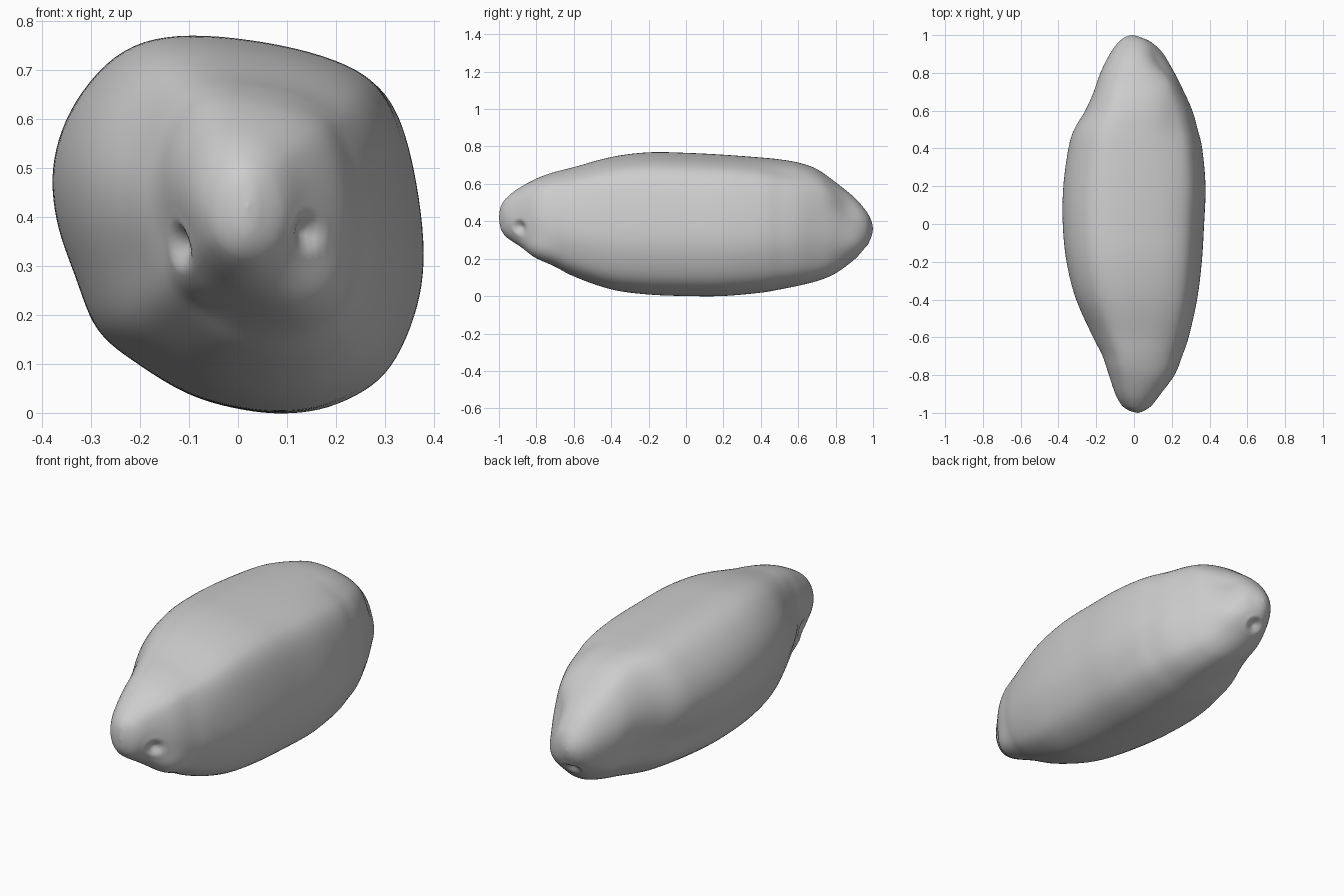
import bpy, bmesh, math
from mathutils import Vector

if "Cube" in bpy.data.objects:
    bpy.data.objects.remove(bpy.data.objects["Cube"])

# length stations: y, left x, right x, bottom z, top z
STATIONS = [
    (-1.0, .02, .02, .42, .42), (-.99, -.02, .05, .36, .48), (-.96, -.065, .095, .315, .525),
    (-.9, -.1, .14, .275, .575), (-.8, -.135, .215, .22, .63), (-.7, -.17, .255, .16, .665),
    (-.6, -.225, .29, .105, .69), (-.4, -.31, .335, .035, .745), (-.2, -.36, .36, .008, .77),
    (0, -.38, .372, 0, .767), (.2, -.377, .38, 0, .757), (.4, -.35, .362, .018, .742),
    (.5, -.32, .338, .035, .732), (.6, -.26, .31, .055, .715), (.7, -.215, .265, .08, .68),
    (.8, -.18, .215, .12, .61), (.9, -.13, .145, .195, .53), (.96, -.085, .09, .26, .46),
    (.99, -.045, .03, .315, .405), (1.0, -.01, -.01, .36, .36)]

# rounded, slightly twisted cross-section (x, z)
SECTION = [
    (-.1, .77), (.1, .748), (.25, .7), (.32, .63), (.36, .5), (.38, .33), (.36, .2),
    (.3, .08), (.2, .018), (.1, 0), (0, .01), (-.1, .04), (-.2, .1), (-.285, .17),
    (-.33, .28), (-.37, .4), (-.375, .52), (-.33, .64), (-.235, .74)]


def spline(pts, steps, closed):
    """Catmull-Rom through points of any dimension."""
    n, out = len(pts), []
    for i in range(n if closed else n - 1):
        idx = [(i + k) % n if closed else min(max(i + k, 0), n - 1) for k in (-1, 0, 1, 2)]
        a, b, c, d = (pts[j] for j in idx)
        for s in range(steps):
            t = s / steps
            out.append(tuple(.5 * (2 * q + (r - p) * t + (2 * p - 5 * q + 4 * r - w) * t * t
                       + (3 * q - p - 3 * r + w) * t ** 3) for p, q, r, w in zip(a, b, c, d)))
    if not closed:
        out.append(pts[-1])
    return out


# lofted body
bm = bmesh.new()
outline = [(x / .38, (z - .385) / .385) for x, z in spline(SECTION, 6, True)]
rings = []
path = spline(STATIONS, 8, False)
for y, x0, x1, z0, z1 in path[1:-1]:
    k = min(1, (1 - abs(y)) / .25)          # rounder sections right at the tips
    ring = []
    for u, v in outline:
        r = math.hypot(u, v)
        f = k + (1 - k) / r
        ring.append(bm.verts.new(((x0 + x1) / 2 + (x1 - x0) / 2 * u * f, y,
                                  (z0 + z1) / 2 + (z1 - z0) / 2 * v * f)))
    rings.append(ring)
n = len(outline)
for a, b in zip(rings, rings[1:]):
    for i in range(n):
        bm.faces.new((a[i], a[(i + 1) % n], b[(i + 1) % n], b[i]))
for ring, row in ((rings[0], path[0]), (rings[-1], path[-1])):
    tip = bm.verts.new((row[1], row[0], row[3]))
    for i in range(n):
        bm.faces.new((ring[i], ring[(i + 1) % n], tip))
bmesh.ops.recalc_face_normals(bm, faces=bm.faces)


def dent(center, radius, depth, rim=0):
    """Push the skin in (or out) around the surface point nearest to center."""
    bm.normal_update()
    c = min(bm.verts, key=lambda v: (v.co - Vector(center)).length).co.copy()
    moves = []
    for v in bm.verts:
        d = v.co - c
        q = math.sqrt(sum((a / b) ** 2 for a, b in zip(d, radius)))
        if q < 3:
            moves.append((v, v.normal * (rim * math.exp(-((q - 1.5) / .4) ** 2)
                                         - depth * math.exp(-q * q))))
    for v, m in moves:
        v.co += m


# broad hollows and swellings
dent((.22, .57, .64), (.08, .16, .12), .018)
dent((.14, .86, .48), (.07, .12, .08), .022)
dent((.13, .9, .28), (.08, .09, .07), -.018)
dent((-.18, -.57, .55), (.09, .16, .12), .014)
dent((-.12, -.76, .27), (.07, .1, .07), -.022)
dent((.2, -.68, .58), (.09, .16, .1), .012)
dent((-.32, .44, .24), (.1, .15, .1), .025)
dent((.18, -.82, .22), (.09, .1, .08), -.03)

# loosen the skin before pressing in the eyes
for _ in range(6):
    bmesh.ops.smooth_vert(bm, verts=[v for v in bm.verts if abs(v.co.y) < .96], factor=.5,
                          use_axis_x=True, use_axis_y=True, use_axis_z=True)

# small eye pits
dent((-.14, -.8, .335), (.035, .045, .033), .026, .003)
dent((.16, -.9, .365), (.03, .035, .03), .024, .003)
dent((.0, .93, .25), (.035, .03, .03), .024, .003)

mesh = bpy.data.meshes.new("potato")
bm.to_mesh(mesh)
bm.free()
mesh.polygons.foreach_set("use_smooth", [True] * len(mesh.polygons))
potato = bpy.data.objects.new("potato", mesh)
bpy.context.collection.objects.link(potato)
skin = bpy.data.materials.new("plain grey")
skin.diffuse_color = (.61, .61, .61, 1)
skin.use_nodes = True
skin.node_tree.nodes["Principled BSDF"].inputs["Base Color"].default_value = skin.diffuse_color
mesh.materials.append(skin)
